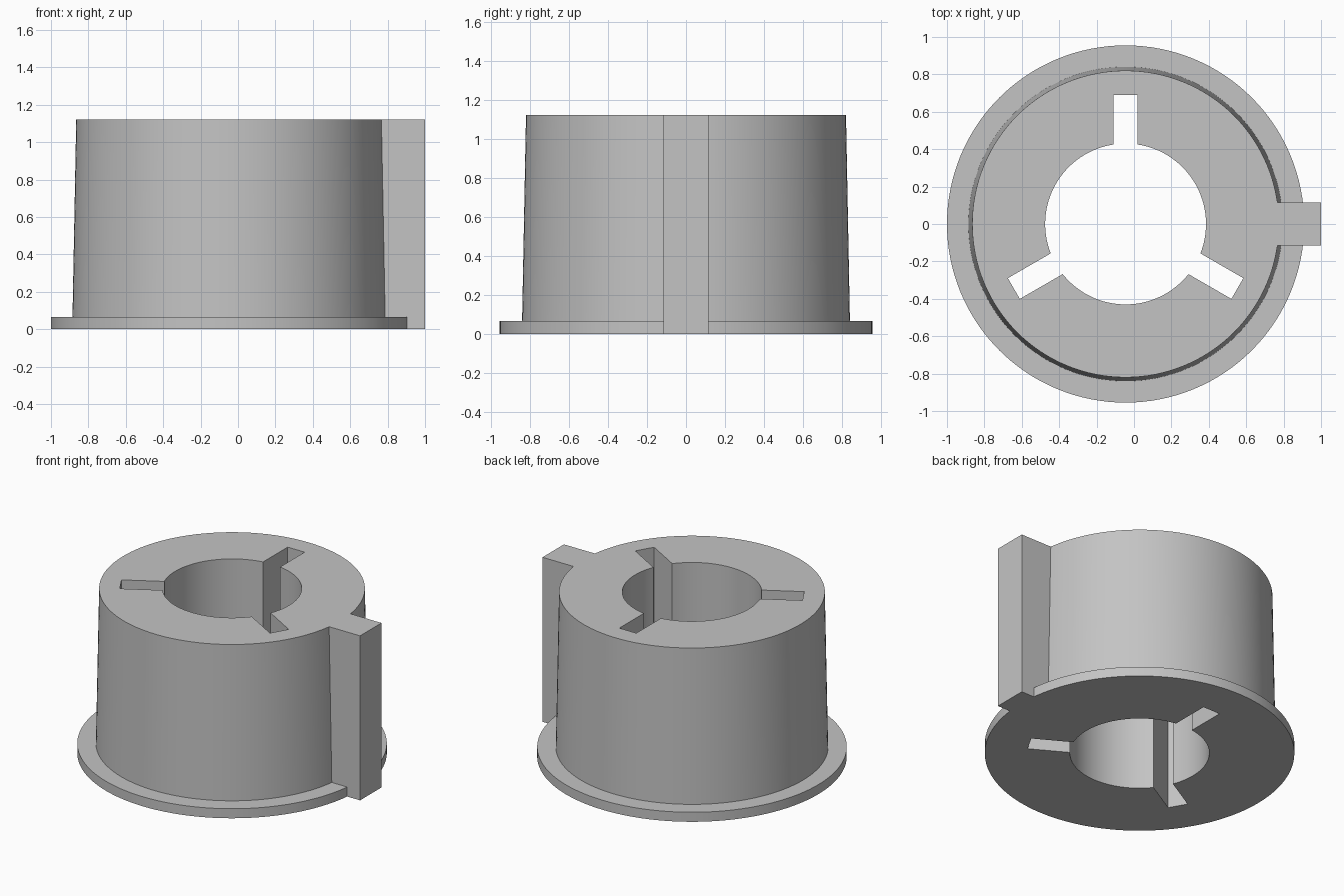
import bpy, bmesh
from math import sin, cos, asin, pi, radians
from mathutils import Matrix

cube = bpy.data.objects.get("Cube")
if cube:
    bpy.data.objects.remove(cube, do_unlink=True)

CX = -0.045                 # axis of the bushing
HEIGHT, FLANGE_H = 1.12, 0.065
FLANGE_R, BASE_R, TOP_R = 0.955, 0.84, 0.82
BORE_R, SLOT_R, SLOT_HALF = 0.43, 0.69, 0.064
SEGMENTS = 128

grey = bpy.data.materials.new("plain grey")
grey.use_nodes = True
colour = (0.55, 0.55, 0.55, 1)
grey.diffuse_color = colour
grey.node_tree.nodes["Principled BSDF"].inputs["Base Color"].default_value = colour


def make_object(name, bm):
    bmesh.ops.recalc_face_normals(bm, faces=bm.faces)
    mesh = bpy.data.meshes.new(name)
    bm.to_mesh(mesh)
    bm.free()
    mesh.materials.append(grey)
    obj = bpy.data.objects.new(name, mesh)
    bpy.context.collection.objects.link(obj)
    return obj


def combine(target, tool, operation):
    mod = target.modifiers.new(operation.title(), 'BOOLEAN')
    mod.operation, mod.object, mod.solver = operation, tool, 'EXACT'
    bpy.context.view_layer.objects.active = target
    bpy.ops.object.modifier_apply(modifier=mod.name)
    bpy.data.objects.remove(tool, do_unlink=True)


# Tapered body with flange: stacked rings, bridged and capped
bm = bmesh.new()
rings = []
for r, z in [(FLANGE_R, 0), (FLANGE_R, FLANGE_H), (BASE_R, FLANGE_H), (TOP_R, HEIGHT)]:
    rings.append([bm.verts.new((CX + r * cos(2 * pi * i / SEGMENTS),
                                r * sin(2 * pi * i / SEGMENTS), z))
                  for i in range(SEGMENTS)])
for low, high in zip(rings, rings[1:]):
    for i in range(SEGMENTS):
        j = (i + 1) % SEGMENTS
        bm.faces.new((low[i], low[j], high[j], high[i]))
bm.faces.new(rings[0])
bm.faces.new(rings[-1])
bushing = make_object("flanged_bushing", bm)

# Side key running the full height
bm = bmesh.new()
inner, outer, width = 0.72, 1.0, 0.23
bmesh.ops.create_cube(bm, size=1, matrix=Matrix.Translation(((inner + outer) / 2, 0, HEIGHT / 2))
                      @ Matrix.Diagonal((outer - inner, width, HEIGHT, 1)))
combine(bushing, make_object("side_key", bm), 'UNION')

# Bore with three radial slots, cut as one extruded outline
bm = bmesh.new()
outline = []
half = asin(SLOT_HALF / BORE_R)
ARC_STEPS = 32
for k in range(3):
    a = radians(90 + 120 * k)
    for side in (-1, 1):
        outline.append((SLOT_R * cos(a) - side * SLOT_HALF * sin(a),
                        SLOT_R * sin(a) + side * SLOT_HALF * cos(a)))
    span = 2 * pi / 3 - 2 * half
    for i in range(ARC_STEPS + 1):
        t = a + half + span * i / ARC_STEPS
        outline.append((BORE_R * cos(t), BORE_R * sin(t)))
face = bm.faces.new([bm.verts.new((CX + x, y, -0.1)) for x, y in outline])
new = bmesh.ops.extrude_face_region(bm, geom=[face])["geom"]
bmesh.ops.translate(bm, vec=(0, 0, HEIGHT + 0.2),
                    verts=[v for v in new if isinstance(v, bmesh.types.BMVert)])
combine(bushing, make_object("slotted_bore", bm), 'DIFFERENCE')

# Smooth round walls, crisp edges
bpy.ops.object.select_all(action='DESELECT')
bushing.select_set(True)
bpy.context.view_layer.objects.active = bushing
bpy.ops.object.shade_smooth_by_angle(angle=radians(30))
